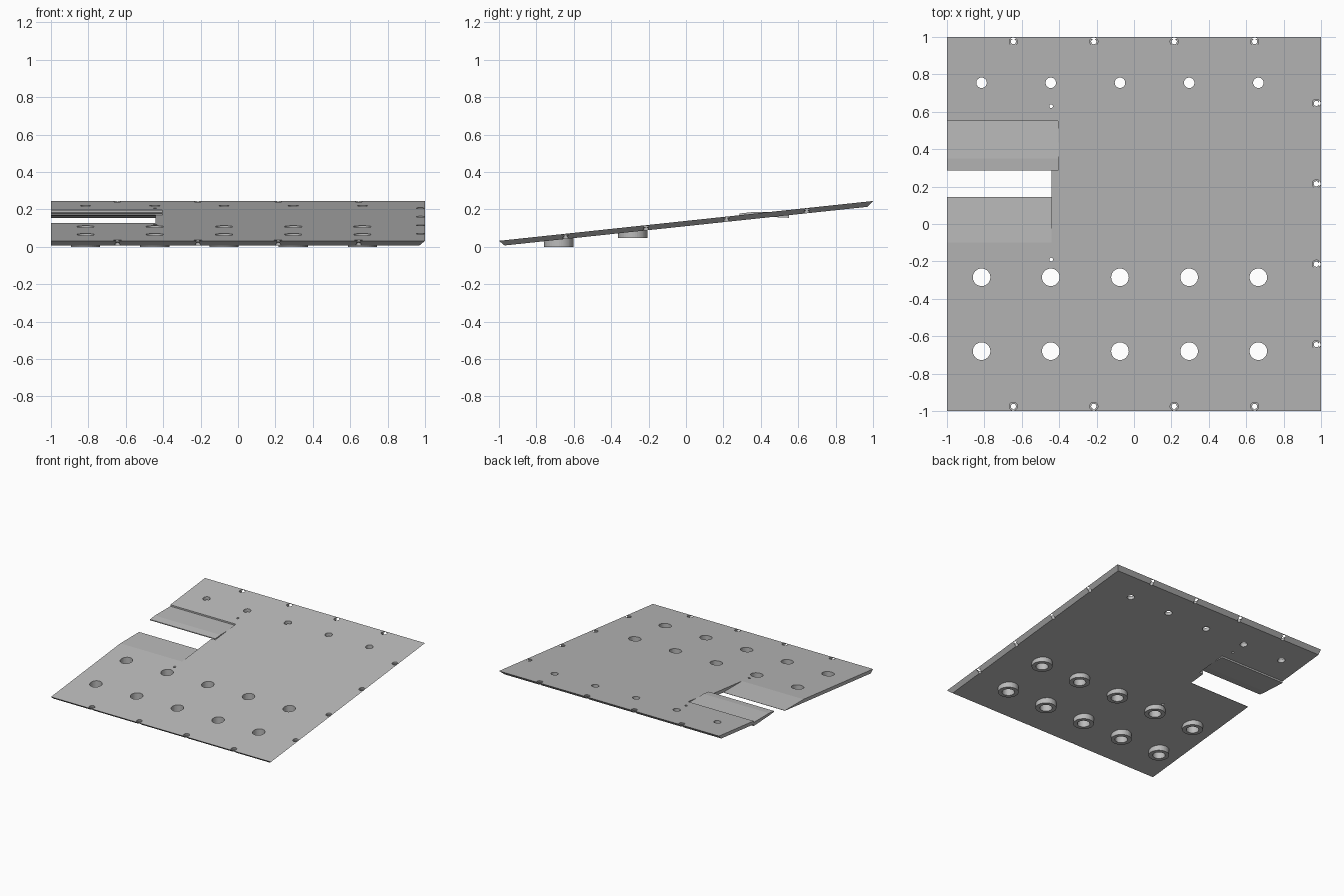
import bpy, bmesh
from mathutils import Matrix, Vector

if "Cube" in bpy.data.objects:
    bpy.data.objects.remove(bpy.data.objects["Cube"])

THICK = 0.028
BEVEL = 0.03
grey = bpy.data.materials.new("plain_grey")
grey.use_nodes = True
grey.diffuse_color = (0.5, 0.5, 0.5, 1)
grey.node_tree.nodes["Principled BSDF"].inputs["Base Color"].default_value = grey.diffuse_color


def top(y):
    """Height of the sloping top surface."""
    return 0.1385 + 0.1065 * y


def finish(name, bm):
    bmesh.ops.recalc_face_normals(bm, faces=bm.faces)
    mesh = bpy.data.meshes.new(name)
    bm.to_mesh(mesh)
    bm.free()
    mesh.materials.append(grey)
    ob = bpy.data.objects.new(name, mesh)
    bpy.context.collection.objects.link(ob)
    return ob


def add_cylinder(bm, x, y, r, z0, z1, sides=32):
    bmesh.ops.create_cone(bm, cap_ends=True, segments=sides, radius1=r, radius2=r,
                          depth=z1 - z0, matrix=Matrix.Translation((x, y, (z0 + z1) / 2)))


def add_box(bm, x0, x1, y0, y1, z0, z1):
    centre = Vector((x0 + x1, y0 + y1, z0 + z1)) / 2
    size = Matrix.Diagonal((x1 - x0, y1 - y0, z1 - z0, 1))
    bmesh.ops.create_cube(bm, size=1, matrix=Matrix.Translation(centre) @ size)


def cut(ob, bm):
    """Subtract the cutter mesh and bake the result."""
    cutter = finish("cutter", bm)
    cutter.hide_render = True
    mod = ob.modifiers.new("cut", 'BOOLEAN')
    mod.operation = 'DIFFERENCE'
    mod.solver = 'EXACT'
    mod.object = cutter
    deps = bpy.context.evaluated_depsgraph_get()
    baked = bpy.data.meshes.new_from_object(ob.evaluated_get(deps))
    ob.modifiers.clear()
    ob.data = baked
    bpy.data.objects.remove(cutter)


# Sloping plate with undercut front, back and left edges
bm = bmesh.new()
rings = []
for inset, drop in ((0, 0), (BEVEL, THICK)):
    e = 1 - inset
    corners = ((-1, -e), (e, -e), (e, e), (-1, e))
    rings.append([bm.verts.new((x, y, top(y) - drop)) for x, y in corners])
bm.faces.new(rings[0])
bm.faces.new(rings[1])
for i in range(4):
    j = (i + 1) % 4
    bm.faces.new((rings[0][i], rings[0][j], rings[1][j], rings[1][i]))
plate = finish("sloping_plate", bm)

# Slot, rear flap opening and level recess in front of the slot
for box in ((-1.2, -0.44, 0.145, 0.30, -1, 1),
            (-1.2, -0.405, 0.285, 0.55, -1, 1),
            (-1.2, -0.44, -0.12, 0.2, 0.128, 1)):
    bm = bmesh.new()
    add_box(bm, *box)
    cut(plate, bm)

# Counterbored screw holes around three edges
spots = []
for p in (-0.645, -0.215, 0.215, 0.645):
    spots += [(p, -0.975), (p, 0.975), (0.975, p)]
for radius, depth in ((0.022, 0.01), (0.014, 0.5)):
    bm = bmesh.new()
    for x, y in spots:
        add_cylinder(bm, x, y, radius, top(y) - depth, 1, 20)
    cut(plate, bm)

# Round holes through the plate
columns = [-0.815 + 0.37 * i for i in range(5)]
foot_rows = ((-0.68, 0.0), (-0.285, 0.048))
bm = bmesh.new()
for x in columns:
    add_cylinder(bm, x, 0.755, 0.028, -1, 1)
    for y, base in foot_rows:
        add_cylinder(bm, x, y, 0.047, -1, 1)
for y in (0.63, -0.19):
    add_cylinder(bm, -0.443, y, 0.01, -1, 1, 16)
cut(plate, bm)

# Ring feet below the large holes
for row, (y, base) in enumerate(foot_rows):
    for col, x in enumerate(columns):
        bm = bmesh.new()
        add_cylinder(bm, x, y, 0.078, base, top(y) - THICK / 2, 40)
        foot = finish(f"ring_foot_{row}_{col}", bm)
        bm = bmesh.new()
        add_cylinder(bm, x, y, 0.047, -1, 1)
        cut(foot, bm)

# Level flap behind the slot, tapering to a thin lip
profile = ((0.285, 0.178), (0.35, 0.185), (0.55, 0.185),
           (0.55, 0.155), (0.35, 0.165), (0.285, 0.171))
bm = bmesh.new()
face = bm.faces.new([bm.verts.new((-1, y, z)) for y, z in profile])
side = bmesh.ops.extrude_face_region(bm, geom=[face])["geom"]
bmesh.ops.translate(bm, vec=(0.595, 0, 0),
                    verts=[v for v in side if isinstance(v, bmesh.types.BMVert)])
finish("rear_flap", bm)
